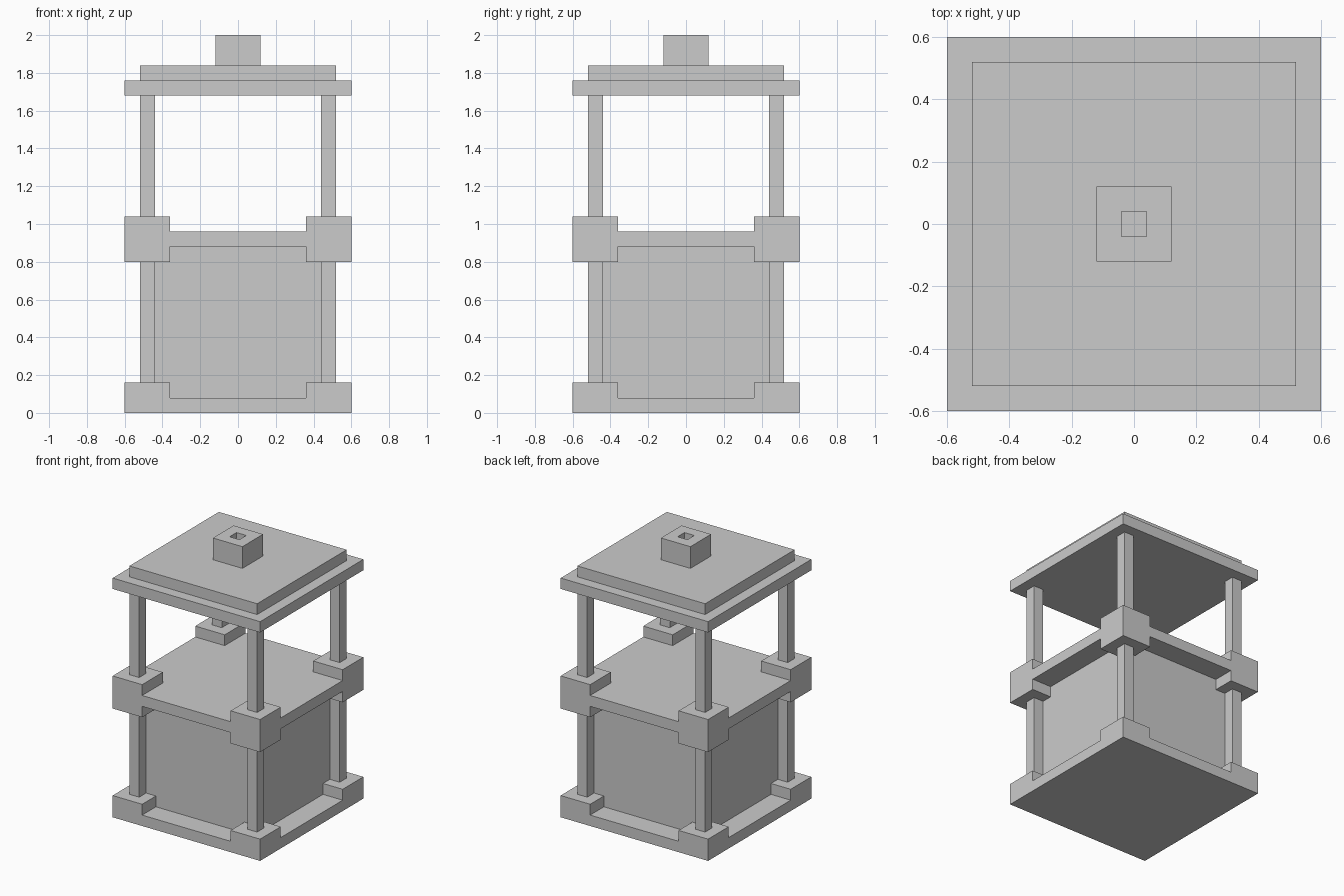
import bpy
import bmesh
from itertools import product

if "Cube" in bpy.data.objects:
    bpy.data.objects.remove(bpy.data.objects["Cube"])


def cell_solid(name, xs, ys, zs, filled=lambda i, j, k: True):
    """Closed solid from a small grid of box cells, skinned only on the outside."""
    axes = (xs, ys, zs)
    n = [len(a) - 1 for a in axes]

    def solid(c):
        return all(0 <= c[a] < n[a] for a in range(3)) and filled(*c)

    bm = bmesh.new()
    for c in product(*(range(m) for m in n)):
        if not solid(c):
            continue
        for a, s in product(range(3), (0, 1)):
            near = list(c)
            near[a] += 2 * s - 1
            if solid(near):
                continue
            u, v = (a + 1) % 3, (a + 2) % 3
            loop = [(0, 0), (1, 0), (1, 1), (0, 1)]
            verts = []
            for du, dv in (loop if s else loop[::-1]):
                p = list(c)
                p[a] += s
                p[u] += du
                p[v] += dv
                verts.append(bm.verts.new([axes[d][p[d]] for d in range(3)]))
            bm.faces.new(verts)
    bmesh.ops.remove_doubles(bm, verts=bm.verts, dist=1e-5)
    bmesh.ops.recalc_face_normals(bm, faces=bm.faces)
    mesh = bpy.data.meshes.new(name)
    bm.to_mesh(mesh)
    bm.free()
    obj = bpy.data.objects.new(name, mesh)
    bpy.context.collection.objects.link(obj)
    return obj


def block(name, half, z0, z1):
    return cell_solid(name, (-half, half), (-half, half), (z0, z1))


def is_corner(i, j):
    return i != 1 and j != 1


# Base and middle shelf: slabs with thick square corner blocks
grid = (-0.6, -0.36, 0.36, 0.6)
cell_solid("base", grid, grid, (0, 0.08, 0.16),
           lambda i, j, k: k == 0 or is_corner(i, j))
cell_solid("middle_shelf", grid, grid, (0.8, 0.88, 0.96, 1.04),
           lambda i, j, k: k == 1 or is_corner(i, j))

# Closed body between base and shelf
block("body", 0.44, 0.08, 0.88)

# Corner posts, lower and upper storey
for level, z0, z1 in (("lower", 0.16, 0.8), ("upper", 1.04, 1.68)):
    for side, x in (("left", -0.48), ("right", 0.48)):
        for end, y in (("front", -0.48), ("back", 0.48)):
            cell_solid(f"{level}_post_{end}_{side}", (x - 0.04, x + 0.04),
                       (y - 0.04, y + 0.04), (z0, z1))

# Stepped roof
block("roof_lower", 0.6, 1.68, 1.76)
block("roof_upper", 0.52, 1.76, 1.84)

# Hollow square cap
ring = (-0.12, -0.04, 0.04, 0.12)
cell_solid("roof_cap", ring, ring, (1.84, 2.0),
           lambda i, j, k: (i, j) != (1, 1))
